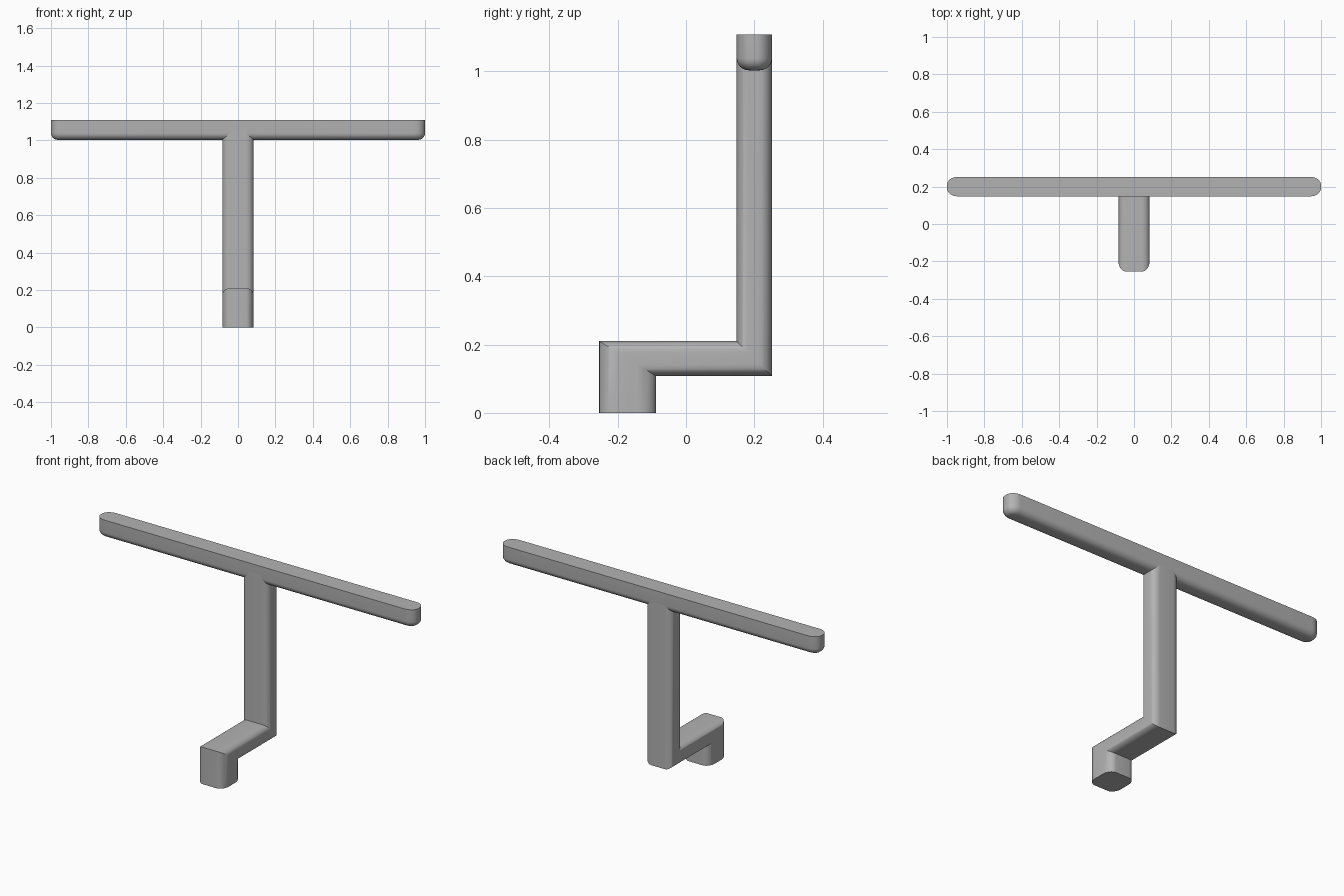
import bpy, bmesh, math
from mathutils import Vector

cube = bpy.data.objects.get("Cube")
if cube:
    bpy.data.objects.remove(cube, do_unlink=True)

grey = bpy.data.materials.new("plain_grey")
grey.use_nodes = True
grey.diffuse_color = (0.45, 0.45, 0.45, 1)
grey.node_tree.nodes["Principled BSDF"].inputs["Base Color"].default_value = (0.45, 0.45, 0.45, 1)


def rounded_rect(hw, hh, rx, ry, steps=8):
    """Outline of a rectangle with elliptical corners, centred on the origin."""
    points = []
    for corner, (sx, sy) in enumerate([(1, 1), (-1, 1), (-1, -1), (1, -1)]):
        for i in range(steps + 1):
            a = math.pi / 2 * (corner + i / steps)
            points.append((sx * (hw - rx) + rx * math.cos(a),
                           sy * (hh - ry) + ry * math.sin(a)))
    return points


def loft(name, rings):
    """Skin a stack of equal rings and cap both ends."""
    bm = bmesh.new()
    loops = [[bm.verts.new(p) for p in ring] for ring in rings]
    n = len(loops[0])
    for low, high in zip(loops, loops[1:]):
        for i in range(n):
            j = (i + 1) % n
            bm.faces.new((low[i], low[j], high[j], high[i]))
    bm.faces.new(loops[0][::-1])
    bm.faces.new(loops[-1])
    bmesh.ops.recalc_face_normals(bm, faces=bm.faces)
    mesh = bpy.data.meshes.new(name)
    bm.to_mesh(mesh)
    bm.free()
    mesh.materials.append(grey)
    obj = bpy.data.objects.new(name, mesh)
    bpy.context.collection.objects.link(obj)
    bpy.ops.object.select_all(action='DESELECT')
    obj.select_set(True)
    bpy.context.view_layer.objects.active = obj
    bpy.ops.object.shade_smooth_by_angle(angle=math.radians(30))


# Cranked post: one rounded section carried through two mitred bends.
# Each station gives the (y, z) of the section's front and back sides.
stations = [((-0.254, 0), (-0.088, 0)),
            ((-0.254, 0.21), (-0.088, 0.108)),
            ((0.148, 0.21), (0.252, 0.108)),
            ((0.148, 1.06), (0.252, 1.06))]
section = rounded_rect(0.083, 0.5, 0.04, 0.33)
rings = []
for front, back in stations:
    front, back = Vector((0, *front)), Vector((0, *back))
    rings.append([front.lerp(back, t + 0.5) + Vector((x, 0, 0)) for x, t in section])
loft("cranked_post", rings)

# Crossbar: flat top, rounded ends and a rounded lower edge
bottom, top, radius, steps = 1.003, 1.108, 0.036, 8
rings = []
for i in range(steps + 1):
    a = math.pi / 2 * i / steps
    inset = radius * (1 - math.sin(a))
    z = bottom + radius * (1 - math.cos(a))
    outline = rounded_rect(1 - inset, 0.052 - inset, 0.056 - inset, 0.045 - inset)
    rings.append([(x, y + 0.2, z) for x, y in outline])
rings.append([(x, y, top) for x, y, z in rings[-1]])
loft("crossbar", rings)
